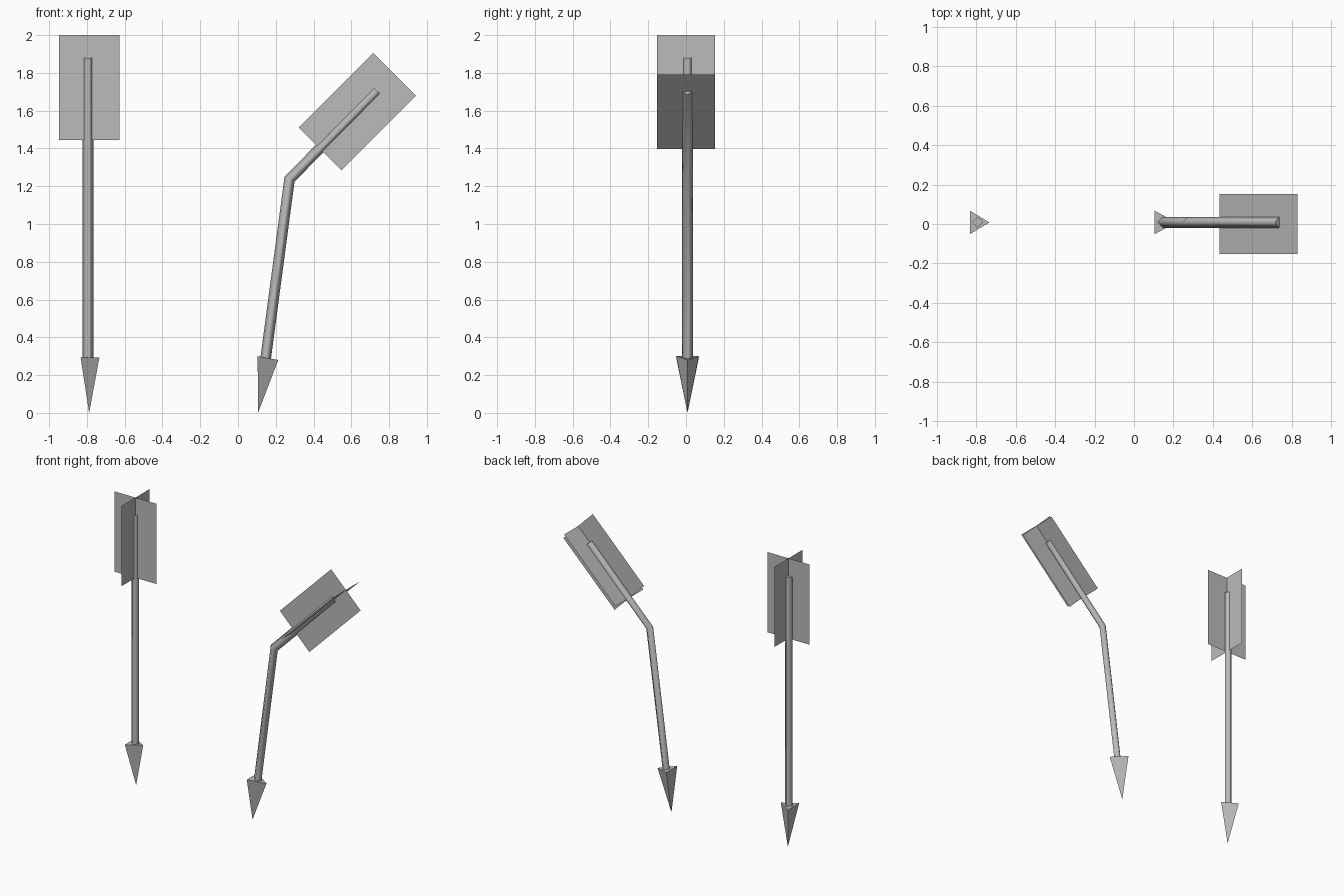
import bpy
import bmesh
from mathutils import Vector

cube = bpy.data.objects.get("Cube")
if cube:
    bpy.data.objects.remove(cube, do_unlink=True)

grey = bpy.data.materials.new("mid_grey")
grey.use_nodes = True
tone = (0.5, 0.5, 0.5, 1)
grey.diffuse_color = tone
grey.node_tree.nodes["Principled BSDF"].inputs["Base Color"].default_value = tone

Y = Vector((0, 1, 0))
SHAFT_Y = 0.008


def finish(name, bm, recalc=True):
    if recalc:
        bmesh.ops.recalc_face_normals(bm, faces=bm.faces)
    mesh = bpy.data.meshes.new(name)
    bm.to_mesh(mesh)
    bm.free()
    mesh.materials.append(grey)
    bpy.context.collection.objects.link(bpy.data.objects.new(name, mesh))


def shaft(name, path, radius=0.028):
    """Diamond-section rod swept along an (x, z) path, mitred at bends."""
    pts = [Vector((x, SHAFT_Y, z)) for x, z in path]
    dirs = [(b - a).normalized() for a, b in zip(pts, pts[1:])]
    bm = bmesh.new()
    rings = []
    for i, p in enumerate(pts):
        before, after = dirs[max(i - 1, 0)], dirs[min(i, len(dirs) - 1)]
        tangent = (before + after).normalized()
        side = Y.cross(tangent) * radius / tangent.dot(after)
        rings.append([bm.verts.new(p + o)
                      for o in (side, Y * radius, -side, -Y * radius)])
    for a, b in zip(rings, rings[1:]):
        for i in range(4):
            j = (i + 1) % 4
            bm.faces.new((a[i], a[j], b[j], b[i])).smooth = True
    # Flat end caps with sharp rims
    for ring in (rings[0], rings[-1]):
        cap = bm.faces.new(ring)
        for edge in cap.edges:
            edge.smooth = False
    finish(name, bm)


def head(name, back, front, tip):
    """Three-sided point; back and front are (x, z) of the base triangle."""
    bm = bmesh.new()
    base = [bm.verts.new((back[0], SHAFT_Y + s * 0.06, back[1])) for s in (-1, 1)]
    base.append(bm.verts.new((front[0], SHAFT_Y, front[1])))
    end = bm.verts.new((tip[0], SHAFT_Y, tip[1]))
    bm.faces.new(base)
    for i in range(3):
        bm.faces.new((base[i], base[(i + 1) % 3], end))
    finish(name, bm)


def fins(name, centre, axis, length=0.557):
    """Two crossed flat vanes along the shaft axis."""
    c = Vector((centre[0], 0, centre[1]))
    a = Vector((axis[0], 0, axis[1])).normalized() * length / 2
    across = Y.cross(a).normalized() * 0.16
    for label, w in (("flat", across), ("cross", Y * 0.153)):
        bm = bmesh.new()
        bm.faces.new([bm.verts.new(c + s * a + t * w)
                      for s, t in ((-1, -1), (-1, 1), (1, 1), (1, -1))])
        finish(name + "_" + label, bm, recalc=False)


# Straight arrow
shaft("straight_shaft", [(-0.794, 0.27), (-0.794, 1.88)])
head("straight_head", (-0.833, 0.292), (-0.734, 0.292), (-0.788, 0))
fins("straight_fin", (-0.788, 1.722), (0, 1))

# Bent arrow
shaft("bent_shaft", [(0.144, 0.27), (0.273, 1.238), (0.736, 1.704)])
head("bent_head", (0.104, 0.3), (0.213, 0.28), (0.106, 0))
fins("bent_fin", (0.632, 1.595), (1, 1))
